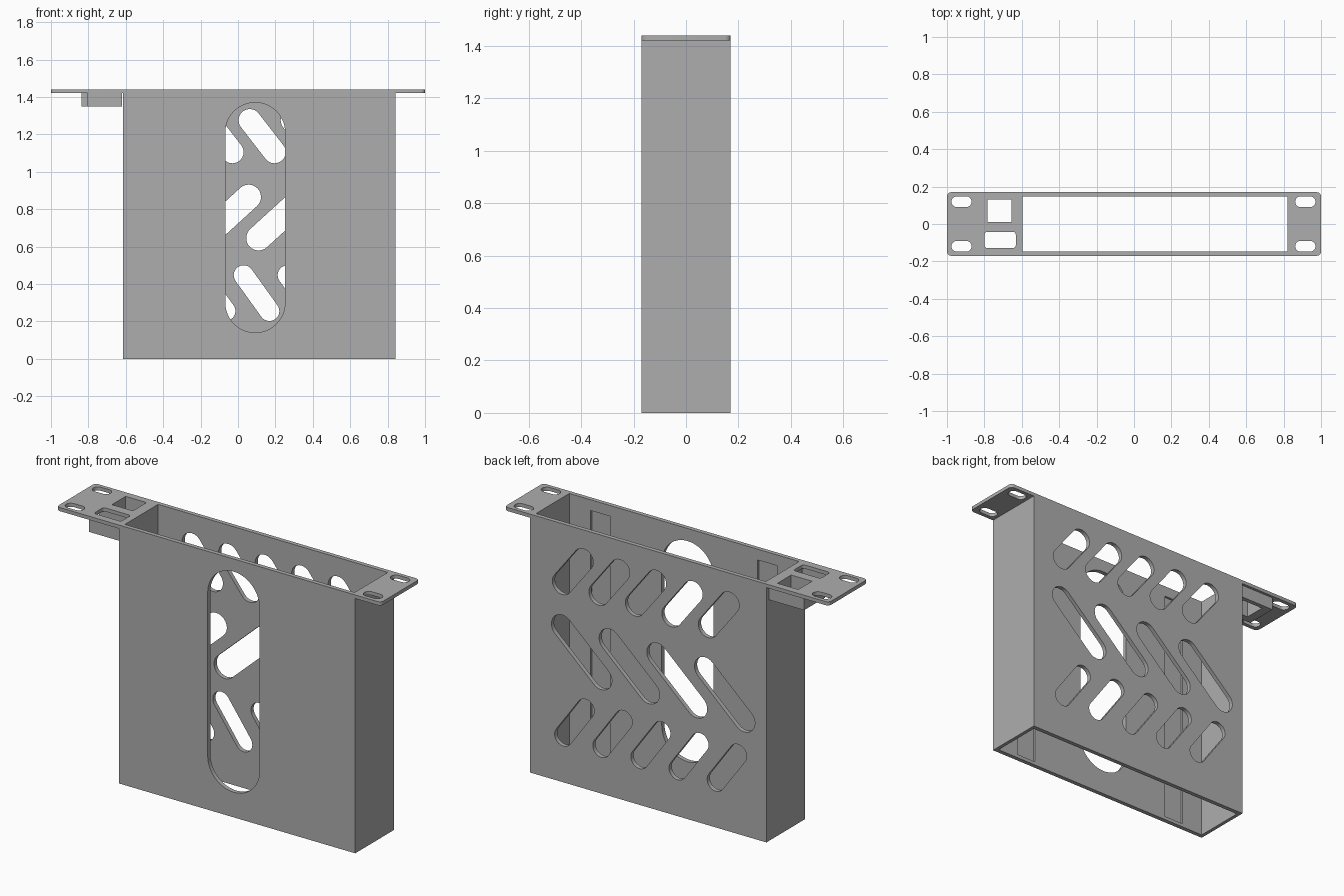
import bpy, bmesh, math
from mathutils import Vector

if "Cube" in bpy.data.objects:
    bpy.data.objects.remove(bpy.data.objects["Cube"])

grey = bpy.data.materials.new("plain_grey")
grey.diffuse_color = (0.42, 0.42, 0.42, 1)
grey.use_nodes = True
grey.node_tree.nodes["Principled BSDF"].inputs["Base Color"].default_value = grey.diffuse_color


def prism(name, pts, axis, a, b):
    """Extrude a 2D outline from a to b along 'Z' (x,y) or 'Y' (x,z)."""
    place = (lambda p, h: (p[0], p[1], h)) if axis == 'Z' else (lambda p, h: (p[0], h, p[1]))
    bm = bmesh.new()
    lo = [bm.verts.new(place(p, a)) for p in pts]
    hi = [bm.verts.new(place(p, b)) for p in pts]
    bm.faces.new(lo)
    bm.faces.new(hi)
    n = len(pts)
    for i in range(n):
        j = (i + 1) % n
        bm.faces.new((lo[i], lo[j], hi[j], hi[i]))
    bmesh.ops.recalc_face_normals(bm, faces=bm.faces)
    me = bpy.data.meshes.new(name)
    bm.to_mesh(me)
    bm.free()
    me.materials.append(grey)
    ob = bpy.data.objects.new(name, me)
    bpy.context.collection.objects.link(ob)
    return ob


def capsule(p, q, r, seg=14):
    """Rounded slot outline between two end centres."""
    d = Vector(q) - Vector(p)
    t = math.atan2(d.y, d.x)
    out = []
    for c, s in ((q, t - math.pi / 2), (p, t + math.pi / 2)):
        out += [(c[0] + r * math.cos(s + math.pi * i / seg),
                 c[1] + r * math.sin(s + math.pi * i / seg)) for i in range(seg + 1)]
    return out


def rect(x0, x1, y0, y1, r=0.0, seg=5):
    if r == 0:
        return [(x0, y0), (x1, y0), (x1, y1), (x0, y1)]
    out = []
    for k, (cx, cy) in enumerate(((x1 - r, y1 - r), (x0 + r, y1 - r),
                                  (x0 + r, y0 + r), (x1 - r, y0 + r))):
        for i in range(seg + 1):
            t = math.pi / 2 * (k + i / seg)
            out.append((cx + r * math.cos(t), cy + r * math.sin(t)))
    return out


def combine(ob, tools, op='DIFFERENCE'):
    """Apply booleans one by one and remove the tool objects."""
    for tool in tools:
        m = ob.modifiers.new("bool", 'BOOLEAN')
        m.operation, m.solver, m.object = op, 'EXACT', tool
        bpy.context.view_layer.update()
        dg = bpy.context.evaluated_depsgraph_get()
        me = bpy.data.meshes.new_from_object(ob.evaluated_get(dg))
        ob.modifiers.clear()
        ob.data = me
        bpy.data.objects.remove(tool)


TOP, UNDER, Y = 1.44, 1.42, 0.17
X0, X1 = -0.615, 0.842

# Sleeve body with mounting flange
body = prism("sleeve_with_flange", rect(X0, X1, -Y, Y), 'Z', 0, TOP)
combine(body, [prism("flange", rect(-1, 1, -Y, Y, 0.022), 'Z', UNDER, TOP)], 'UNION')

# Open interior
cuts = [prism("interior", rect(X0 + 0.02, X1 - 0.02, -0.146, 0.146), 'Z', -0.1, 1.6)]

# Large front window
cuts.append(prism("window", capsule((0.092, 0.30), (0.092, 1.21), 0.16, 24), 'Y', -0.3, -0.08))

# Shallow vertical grooves inside the front wall
for gx in (-0.46, 0.57):
    cuts.append(prism("groove", rect(gx, gx + 0.12, 0.02, 1.38), 'Y', -0.158, 0.0))

# Slanted vents in the back wall: top end, bottom end, radius, spacing, range
for p, q, r, step, ks in (
        ((0.063, 1.275), (0.195, 1.105), 0.06, 0.225, range(-2, 3)),
        ((0.057, 0.865), (-0.184, 0.645), 0.066, 0.294, range(-1, 3)),
        ((0.030, 0.447), (0.168, 0.255), 0.053, 0.235, range(-2, 3))):
    for k in ks:
        s = step * k
        cuts.append(prism("vent", capsule((p[0] + s, p[1]), (q[0] + s, q[1]), r), 'Y', 0.08, 0.3))

# Screw slots in the flange ends
for sx in (-0.922, 0.916):
    for sy in (-0.119, 0.119):
        cuts.append(prism("screw_slot", capsule((sx - 0.025, sy), (sx + 0.025, sy), 0.029),
                          'Z', 1.3, 1.6))

# Square socket hole and switch hole
socket = rect(-0.784, -0.655, 0.01, 0.13)
switch = rect(-0.80, -0.632, -0.128, -0.042, 0.015)
cuts += [prism("socket_hole", socket, 'Z', 1.3, 1.6),
         prism("switch_hole", switch, 'Z', 1.3, 1.6)]
combine(body, cuts)

# Socket frame below the flange
frame = prism("socket_frame", rect(-0.837, X0 - 0.006, -0.03, 0.155), 'Z', 1.348, UNDER)
combine(frame, [prism("frame_hole", socket, 'Z', 1.2, 1.6)])

# Guard strip in front of the switch hole
guard = prism("switch_guard", rect(-0.805, X0 - 0.006, -0.162, -0.135), 'Z', 1.348, UNDER)

for ob in (body, frame, guard):
    bpy.ops.object.select_all(action='DESELECT')
    ob.select_set(True)
    bpy.context.view_layer.objects.active = ob
    bpy.ops.object.shade_smooth_by_angle(angle=math.radians(30))
